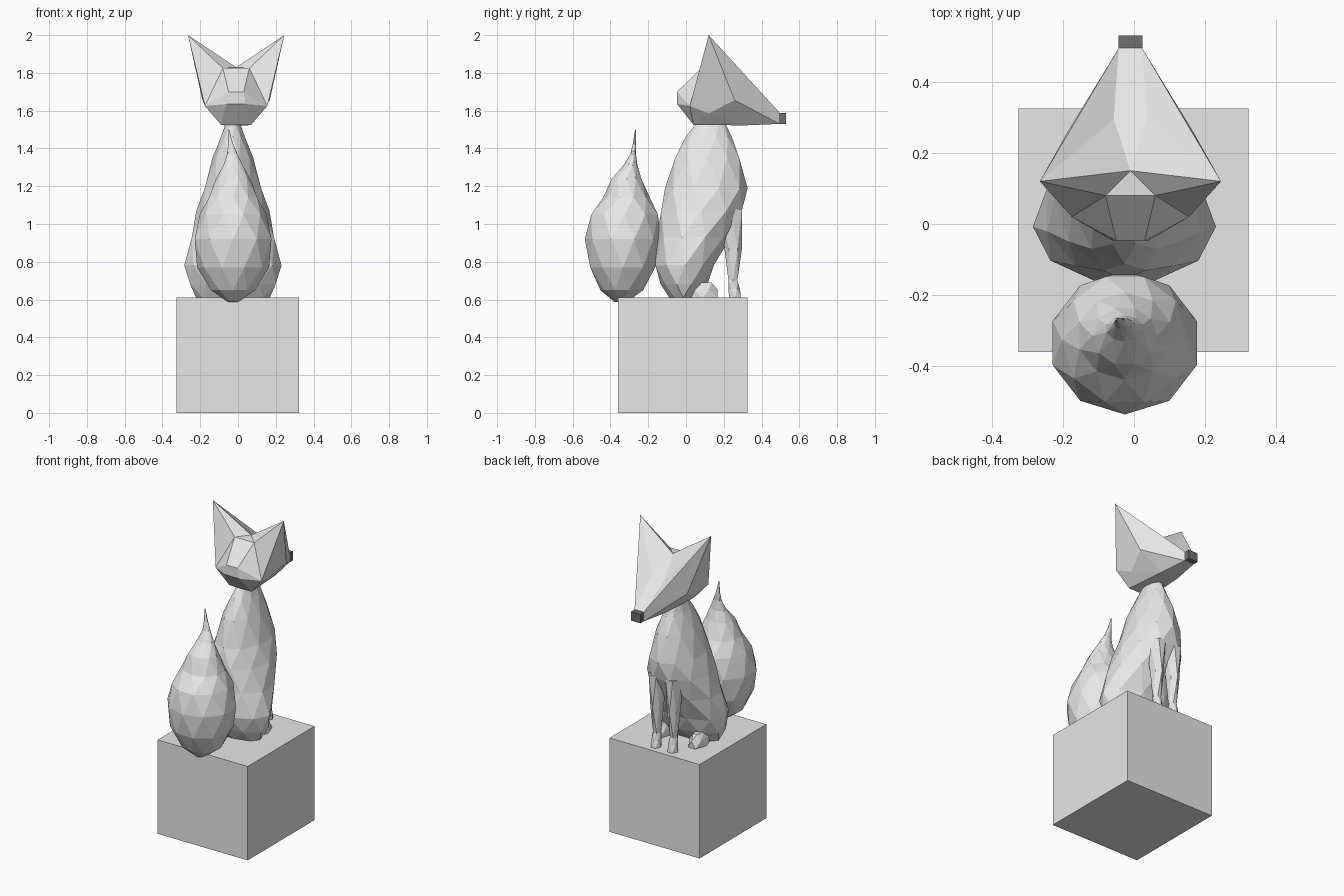
import bpy, bmesh, math
from mathutils import Vector

if "Cube" in bpy.data.objects:
    bpy.data.objects.remove(bpy.data.objects["Cube"])


def material(name, v):
    m = bpy.data.materials.new(name)
    m.diffuse_color = (v, v, v, 1)
    m.use_nodes = True
    m.node_tree.nodes["Principled BSDF"].inputs["Base Color"].default_value = m.diffuse_color
    return m


stone = material("light grey", 0.8)
dark = material("dark grey", 0.16)


def finish(bm, name, mat):
    bmesh.ops.recalc_face_normals(bm, faces=bm.faces)
    me = bpy.data.meshes.new(name)
    bm.to_mesh(me)
    bm.free()
    me.materials.append(mat)
    ob = bpy.data.objects.new(name, me)
    bpy.context.collection.objects.link(ob)
    return ob


def box(name, lo, hi, mat):
    bm = bmesh.new()
    bmesh.ops.create_cube(bm, size=1)
    lo, hi = Vector(lo), Vector(hi)
    for v in bm.verts:
        v.co = Vector([(a + b) / 2 + c * (b - a) for a, b, c in zip(lo, hi, v.co)])
    return finish(bm, name, mat)


def loft(name, rings, n, grow=1.03):
    """Faceted skin over rings (cx, y_min, y_max, z, half_width); every other ring is turned half a step."""
    bm = bmesh.new()
    loops = []
    for i, (cx, y0, y1, z, rx) in enumerate(rings):
        loop = []
        for k in range(n):
            a = 2 * math.pi * (k + 0.5 * (i % 2)) / n
            loop.append(bm.verts.new((cx + grow * rx * math.cos(a),
                                      (y0 + y1) / 2 + grow * (y1 - y0) / 2 * math.sin(a), z)))
        loops.append(loop)
    for i, (a, b) in enumerate(zip(loops, loops[1:])):
        for k in range(n):
            j = (k + 1) % n
            if i % 2 == 0:
                bm.faces.new((a[k], a[j], b[k]))
                bm.faces.new((a[j], b[j], b[k]))
            else:
                bm.faces.new((a[k], b[j], b[k]))
                bm.faces.new((a[k], a[j], b[j]))
    bm.faces.new(loops[0])
    bm.faces.new(loops[-1])
    return finish(bm, name, stone)


# Pedestal
box("pedestal", (-0.325, -0.36, 0), (0.322, 0.325, 0.61), stone)

# Seated body, from haunches up to neck
C = -0.027
loft("body", [(C, -0.09, 0.06, 0.61, 0.19), (C, -0.13, 0.11, 0.68, 0.23),
              (C, -0.165, 0.15, 0.78, 0.25), (C, -0.15, 0.23, 0.93, 0.222),
              (C, -0.135, 0.30, 1.07, 0.188), (C, -0.105, 0.32, 1.19, 0.152),
              (C, -0.06, 0.285, 1.35, 0.105), (C, 0.0, 0.24, 1.46, 0.065),
              (C, 0.06, 0.205, 1.54, 0.035)], 10)

# Legs and paws, one pair each
for side, s in (("left", -1), ("right", 1)):
    x = C + s * 0.06
    loft("front_leg_" + side, [(x, 0.225, 0.295, 0.61, 0.032), (x, 0.225, 0.285, 0.655, 0.028),
                               (x, 0.222, 0.275, 0.70, 0.024), (x, 0.205, 0.295, 0.87, 0.036),
                               (x, 0.17, 0.305, 1.08, 0.05)], 6)
    x = C + s * 0.13
    loft("hind_paw_" + side, [(x, 0.0, 0.175, 0.61, 0.05), (x, 0.0, 0.165, 0.655, 0.045),
                              (x, 0.01, 0.14, 0.69, 0.025)], 6)

# Bushy flame-shaped tail
T = -0.026
loft("tail", [(T, -0.38, -0.31, 0.588, 0.03), (T, -0.45, -0.23, 0.65, 0.12),
              (T, -0.51, -0.16, 0.77, 0.185), (T, -0.53, -0.14, 0.92, 0.207),
              (T, -0.505, -0.145, 1.05, 0.172), (T, -0.435, -0.195, 1.14, 0.13),
              (T, -0.395, -0.235, 1.24, 0.088), (T, -0.33, -0.258, 1.31, 0.052),
              (-0.03, -0.295, -0.265, 1.37, 0.027), (-0.04, -0.28, -0.264, 1.43, 0.012),
              (-0.05, -0.27, -0.265, 1.5, 0.003)], 10)

# Head: one half described, the other mirrored
HX = -0.01
half = [(0, .15, 1.83), (.07, .08, 1.825), (.255, .12, 2.0), (.047, .295, 1.735),
        (.033, .495, 1.59), (.178, .257, 1.656), (.165, .02, 1.625), (.04, -.047, 1.70),
        (.05, -.047, 1.635), (.13, .12, 1.585), (.08, .04, 1.525), (.06, .31, 1.522),
        (.033, .495, 1.53)]
sides = [(0, 3, 2), (0, 2, 1), (2, 3, 4), (2, 4, 5), (2, 5, 9, 6), (1, 2, 6), (1, 6, 7),
         (7, 6, 8), (8, 6, 10), (6, 9, 10), (9, 5, 11), (9, 11, 10), (5, 4, 12), (5, 12, 11)]
bridges = [(3, 4), (1, 7), (7, 8), (8, 10), (10, 11), (11, 12), (12, 4)]
bm = bmesh.new()
R = [bm.verts.new((HX + x, y, z)) for x, y, z in half]
L = [R[0]] + [bm.verts.new((HX - x, y, z)) for x, y, z in half[1:]]
for f in sides:
    bm.faces.new([R[i] for i in f])
    bm.faces.new([L[i] for i in reversed(f)])
for a, b in bridges:
    bm.faces.new((R[a], R[b], L[b], L[a]))
bm.faces.new((R[0], R[3], L[3]))
bm.faces.new((R[0], R[1], L[1]))
finish(bm, "head", stone)

# Nose
box("nose", (HX - 0.034, 0.49, 1.53), (HX + 0.034, 0.53, 1.588), dark)
